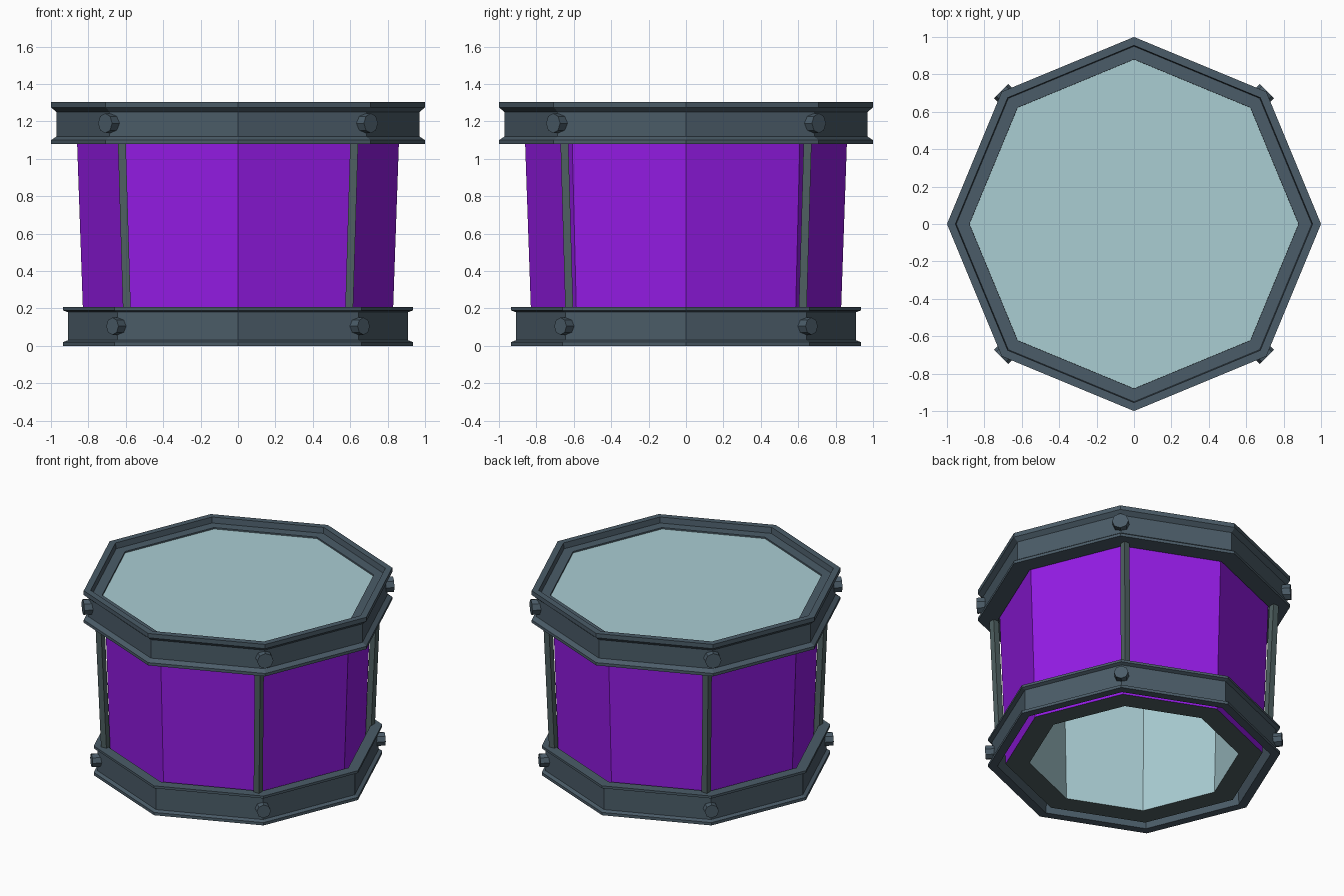
import bpy, bmesh
from math import cos, sin, pi
from mathutils import Vector

if "Cube" in bpy.data.objects:
    bpy.data.objects.remove(bpy.data.objects["Cube"])

SIDES = 8


def material(name, rgb):
    m = bpy.data.materials.new(name)
    m.diffuse_color = (*rgb, 1)
    m.use_nodes = True
    m.node_tree.nodes["Principled BSDF"].inputs["Base Color"].default_value = m.diffuse_color
    return m


METAL = material("slate", (0.07, 0.107, 0.138))
ROD = material("rod_grey", (0.08, 0.12, 0.122))
PURPLE = material("purple", (0.30, 0.011, 0.79))
SKIN = material("pale_blue", (0.40, 0.61, 0.65))


def finish(bm, name, mat, fix_normals=True):
    if fix_normals:
        bmesh.ops.recalc_face_normals(bm, faces=bm.faces)
    me = bpy.data.meshes.new(name)
    bm.to_mesh(me)
    bm.free()
    me.materials.append(mat)
    ob = bpy.data.objects.new(name, me)
    bpy.context.collection.objects.link(ob)
    return ob


def lathe(name, profile, mat, closed=True):
    """Sweep an (r, z) profile around an octagon; upward profiles face outward."""
    bm = bmesh.new()
    rings = [[bm.verts.new((r * cos(2 * pi * i / SIDES), r * sin(2 * pi * i / SIDES), z))
              for i in range(SIDES)] for r, z in profile]
    pairs = list(zip(rings, rings[1:]))
    if closed:
        pairs.append((rings[-1], rings[0]))
    for a, b in pairs:
        for i in range(SIDES):
            j = (i + 1) % SIDES
            bm.faces.new((a[i], a[j], b[j], b[i]))
    return finish(bm, name, mat, closed)


def bolt(name, direction, r_in, r_out, z, radius):
    bm = bmesh.new()
    bmesh.ops.create_cone(bm, cap_ends=True, segments=8, radius1=radius,
                          radius2=radius, depth=r_out - r_in)
    ob = finish(bm, name, METAL)
    d = Vector(direction).normalized()
    ob.rotation_euler = d.to_track_quat('Z', 'Y').to_euler()
    ob.location = d * (r_in + r_out) / 2 + Vector((0, 0, z))


# rims with a recessed outer band
lathe("top_rim", [(0.87, 1.08), (1.0, 1.08), (1.0, 1.10), (0.97, 1.12), (0.97, 1.25),
                  (1.0, 1.275), (1.0, 1.305), (0.955, 1.305), (0.95, 1.265),
                  (0.88, 1.265)], METAL)
lathe("bottom_rim", [(0.875, 0.0), (0.935, 0.0), (0.935, 0.02), (0.91, 0.03),
                     (0.91, 0.18), (0.935, 0.19), (0.935, 0.207), (0.86, 0.207)], METAL)

# tapered shell, bottom lip and inner lining
lathe("shell", [(0.823, 0.015), (0.866, 1.25)], PURPLE, closed=False)
lathe("bottom_lip", [(0.67, 0.015), (0.823, 0.015)], ROD, closed=False)
lathe("lining", [(0.70, 1.24), (0.67, 0.015)], SKIN, closed=False)

# drum head
bm = bmesh.new()
bmesh.ops.create_cone(bm, cap_ends=True, segments=SIDES, radius1=0.885,
                      radius2=0.885, depth=0.015)
for v in bm.verts:
    v.co = Vector((v.co.x, v.co.y, v.co.z + 1.2475))
finish(bm, "drum_head", SKIN)

# tension rods and bolts on the four diagonals
for n, (sx, sy) in enumerate([(1, 1), (-1, 1), (-1, -1), (1, -1)], 1):
    bm = bmesh.new()
    bmesh.ops.create_cube(bm, size=1)
    for v in bm.verts:
        top = v.co.z > 0
        cx, cy = (0.623, 0.652) if top else (0.592, 0.622)
        v.co = Vector((sx * cx + v.co.x * 0.042, sy * cy + v.co.y * 0.042,
                       1.15 if top else 0.12))
    finish(bm, f"tension_rod_{n}", ROD)
    bolt(f"top_bolt_{n}", (sx, sy, 0), 0.92, 1.005, 1.19, 0.053)
    bolt(f"bottom_bolt_{n}", (sx, sy, 0), 0.87, 0.95, 0.105, 0.046)
